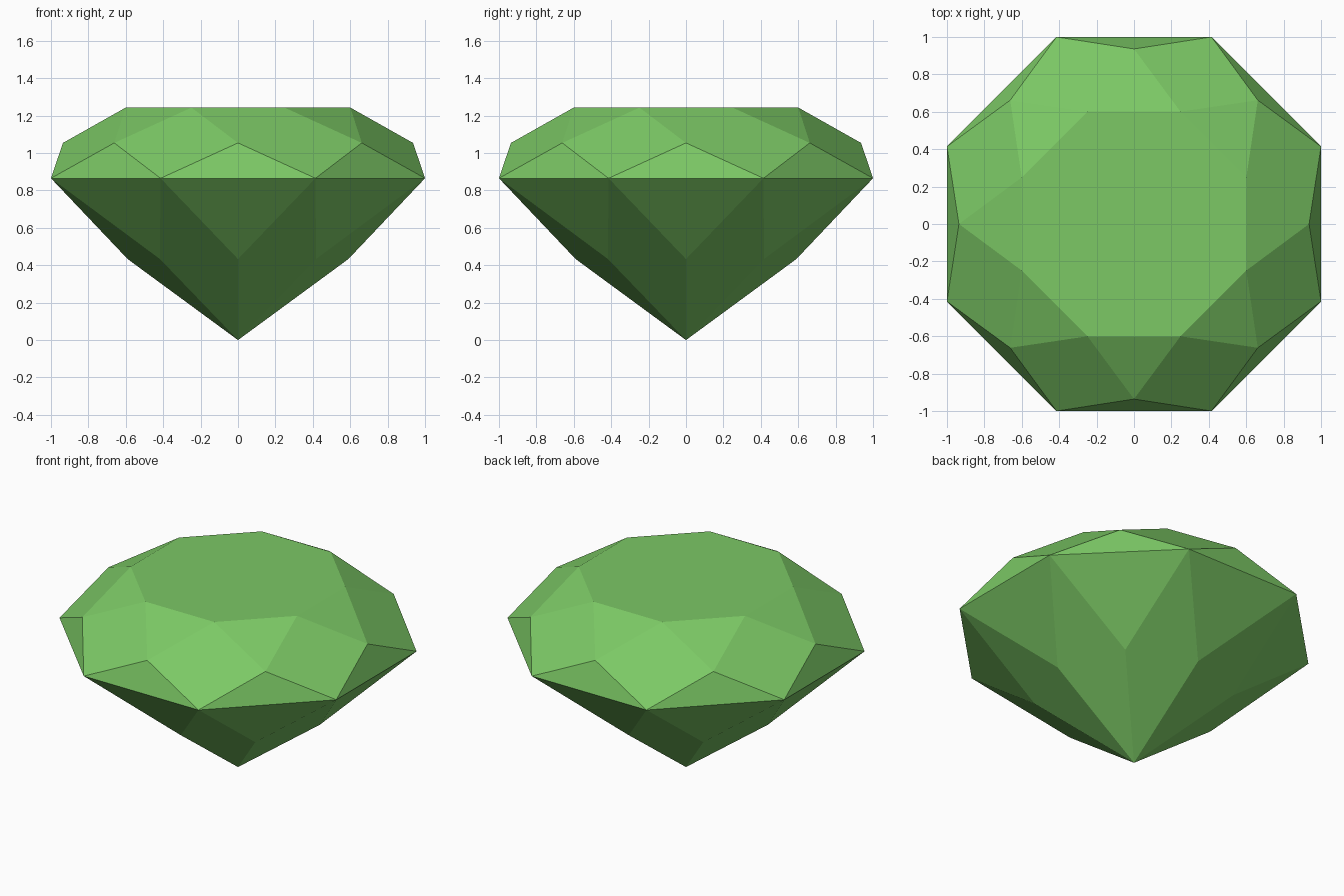
import bpy, bmesh
from math import cos, sin, pi

if "Cube" in bpy.data.objects:
    bpy.data.objects.remove(bpy.data.objects["Cube"])

SIDES = 8
STEP = 2 * pi / SIDES
bm = bmesh.new()


def ring(radius, z, offset):
    """Eight corners, turned by a fraction of one step."""
    return [bm.verts.new((radius * cos((i + offset) * STEP),
                          radius * sin((i + offset) * STEP), z))
            for i in range(SIDES)]


# Corner rings from tip to table
tip = bm.verts.new((0, 0, 0))
lower = ring(0.59, 0.433, 0)
girdle = ring(1 / cos(pi / SIDES), 0.865, 0.5)
upper = ring(0.936, 1.054, 0)
table = ring(0.65, 1.243, 0.5)

# Facets: kites at each corner, triangles between them
bm.faces.new(table)
for i in range(SIDES):
    j = (i + 1) % SIDES
    bm.faces.new((tip, lower[j], girdle[i], lower[i]))           # pavilion kite
    bm.faces.new((girdle[i], lower[j], girdle[j]))               # lower girdle facet
    bm.faces.new((girdle[i], girdle[j], upper[j]))               # upper girdle facet
    bm.faces.new((girdle[i], upper[j], table[i], upper[i]))      # crown kite
    bm.faces.new((table[i], upper[j], table[j]))                 # star facet
bmesh.ops.recalc_face_normals(bm, faces=bm.faces)

# Cut gem object
mesh = bpy.data.meshes.new("cut_gem")
bm.to_mesh(mesh)
bm.free()
gem = bpy.data.objects.new("cut_gem", mesh)
bpy.context.collection.objects.link(gem)

# Green material
green = bpy.data.materials.new("green")
green.diffuse_color = (0.20, 0.58, 0.13, 1)
green.use_nodes = True
green.node_tree.nodes["Principled BSDF"].inputs["Base Color"].default_value = green.diffuse_color
mesh.materials.append(green)
